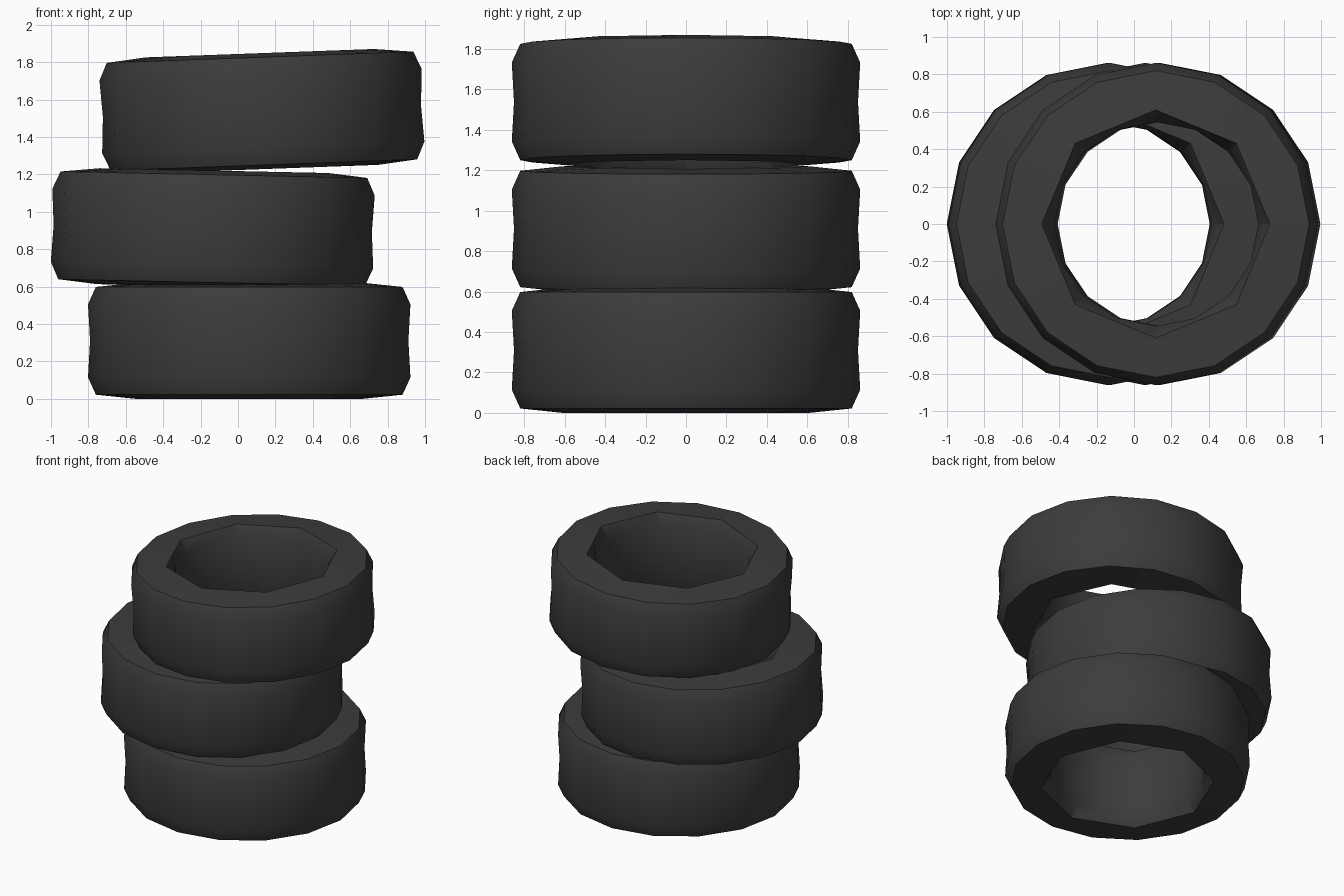
import bpy, bmesh
from math import sin, cos, pi, radians

if "Cube" in bpy.data.objects:
    bpy.data.objects.remove(bpy.data.objects["Cube"])

SIDES = 16
rubber = bpy.data.materials.new("dark_rubber")
rubber.diffuse_color = (0.045, 0.047, 0.043, 1)
rubber.use_nodes = True
rubber.node_tree.nodes["Principled BSDF"].inputs["Base Color"].default_value = rubber.diffuse_color

# Closed cross-section (radius, height from the tyre's middle)
PROFILE = [(0.545, -0.23), (0.61, -0.31), (0.82, -0.288), (0.862, -0.195),
           (0.851, 0.0),
           (0.862, 0.195), (0.82, 0.288), (0.61, 0.31), (0.545, 0.23)]


def tyre(name, x, z, tilt):
    bm = bmesh.new()
    rings = []
    for r, h in PROFILE:
        ring = []
        for i in range(SIDES):
            a = 2 * pi * i / SIDES
            # the rim lip is an octagon: odd points sit on its straight edges
            rr = r * cos(pi / 8) if r == 0.61 and i % 2 else r
            ring.append(bm.verts.new((rr * cos(a), rr * sin(a), h)))
        rings.append(ring)
    for k, lower in enumerate(rings):
        upper = rings[(k + 1) % len(rings)]
        for i in range(SIDES):
            j = (i + 1) % SIDES
            bm.faces.new((lower[i], lower[j], upper[j], upper[i]))
    bmesh.ops.recalc_face_normals(bm, faces=bm.faces)
    mesh = bpy.data.meshes.new(name)
    bm.to_mesh(mesh)
    bm.free()
    mesh.materials.append(rubber)
    ob = bpy.data.objects.new(name, mesh)
    bpy.context.collection.objects.link(ob)
    ob.location = (x, 0, z)
    ob.rotation_euler.y = radians(tilt)
    bpy.ops.object.select_all(action='DESELECT')
    ob.select_set(True)
    bpy.context.view_layer.objects.active = ob
    bpy.ops.object.shade_smooth_by_angle(angle=radians(30))
    return ob


# Loose stack of three tyres
tyre("bottom_tyre", 0.06, 0.31, 0)
tyre("middle_tyre", -0.135, 0.91, 1.2)
tyre("top_tyre", 0.128, 1.538, -2.1)
